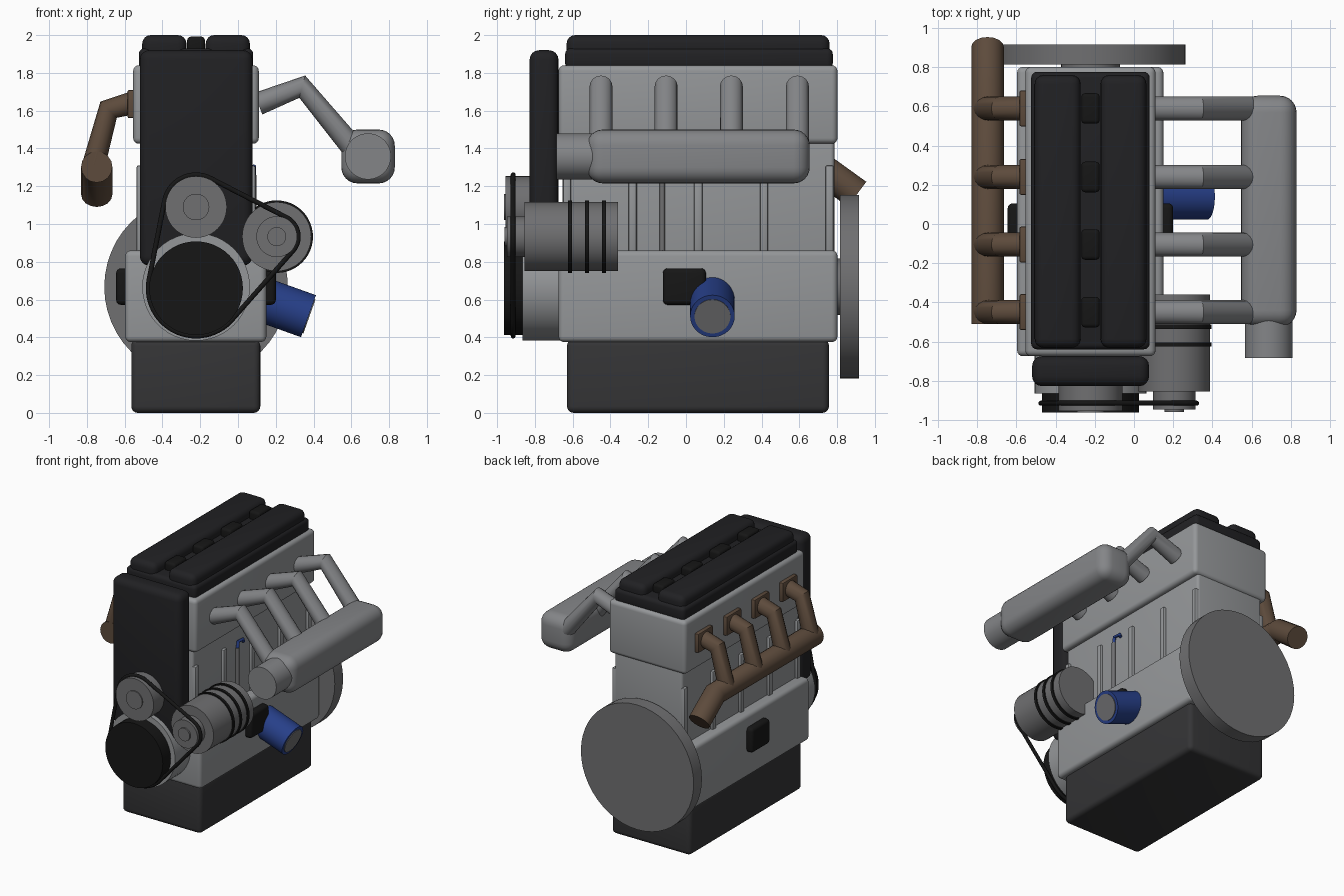
import bpy, math
from mathutils import Vector

if "Cube" in bpy.data.objects:
    bpy.data.objects.remove(bpy.data.objects["Cube"])


def material(name, r, g, b):
    m = bpy.data.materials.new(name)
    m.diffuse_color = (r, g, b, 1)
    m.use_nodes = True
    m.node_tree.nodes["Principled BSDF"].inputs["Base Color"].default_value = m.diffuse_color
    return m


BLACK = material("black_plastic", 0.015, 0.015, 0.017)
RUBBER = material("rubber", 0.008, 0.008, 0.008)
PAN = material("dark_steel", 0.035, 0.035, 0.037)
STEEL = material("steel", 0.16, 0.16, 0.165)
ALLOY = material("alloy", 0.3, 0.31, 0.32)
INTAKE = material("cast_alloy", 0.23, 0.235, 0.245)
BROWN = material("hot_iron", 0.11, 0.07, 0.045)
BLUE = material("blue_paint", 0.02, 0.05, 0.25)


def finish(o, name, mat):
    o.name = name
    o.data.materials.clear()
    if mat:
        o.data.materials.append(mat)
    bpy.ops.object.select_all(action='DESELECT')
    o.select_set(True)
    bpy.context.view_layer.objects.active = o
    bpy.ops.object.shade_smooth_by_angle(angle=math.radians(35))
    return o


def box(name, x, y, z, mat=None, bevel=0.0, seg=4):
    """Rounded box from (min, max) ranges."""
    bpy.ops.mesh.primitive_cube_add(size=1, location=[(a + b) / 2 for a, b in (x, y, z)])
    o = bpy.context.object
    o.scale = [b - a for a, b in (x, y, z)]
    bpy.ops.object.transform_apply(location=False, rotation=False, scale=True)
    if bevel:
        m = o.modifiers.new("round", 'BEVEL')
        m.width, m.segments = bevel, seg
        bpy.ops.object.modifier_apply(modifier=m.name)
    return finish(o, name, mat)


def rod(name, p, q, r, mat=None, sides=48):
    """Cylinder between two points."""
    p, q = Vector(p), Vector(q)
    bpy.ops.mesh.primitive_cylinder_add(vertices=sides, radius=r, depth=(q - p).length, location=(p + q) / 2)
    o = bpy.context.object
    o.rotation_euler = (q - p).to_track_quat('Z', 'Y').to_euler()
    return finish(o, name, mat)


def disc(name, x, z, y0, y1, r, mat=None):
    return rod(name, (x, y0, z), (x, y1, z), r, mat)


def tube(name, pts, r, mat=None, cyclic=False):
    """Round pipe swept along a path."""
    c = bpy.data.curves.new(name, 'CURVE')
    c.dimensions = '3D'
    c.bevel_depth, c.bevel_resolution, c.use_fill_caps = r, 6, True
    s = c.splines.new('POLY')
    s.points.add(len(pts) - 1)
    for sp, p in zip(s.points, pts):
        sp.co = (*p, 1)
    s.use_cyclic_u = cyclic
    o = bpy.data.objects.new(name, c)
    bpy.context.collection.objects.link(o)
    bpy.ops.object.select_all(action='DESELECT')
    o.select_set(True)
    bpy.context.view_layer.objects.active = o
    bpy.ops.object.convert(target='MESH')
    return finish(bpy.context.object, name, mat)


def hull(points):
    """Convex outline of 2D points."""
    pts = sorted(set(points))

    def half(seq):
        h = []
        for p in seq:
            while len(h) > 1 and ((h[-1][0] - h[-2][0]) * (p[1] - h[-2][1])
                                  - (h[-1][1] - h[-2][1]) * (p[0] - h[-2][0])) <= 1e-7:
                h.pop()
            h.append(p)
        return h[:-1]
    return half(pts) + half(pts[::-1])


CX = -0.222                       # engine centre line
CYL = (-0.45, -0.105, 0.24, 0.59)  # cylinder positions along y

# main castings
box("oil_pan", (-0.565, 0.118), (-0.63, 0.757), (0, 0.39), PAN, 0.035)
box("crankcase", (-0.597, 0.15), (-0.675, 0.802), (0.375, 0.86), ALLOY, 0.03)
box("cylinder_block", (-0.515, 0.07), (-0.655, 0.785), (0.8, 1.46), ALLOY, 0.02)
box("cylinder_head", (-0.555, 0.11), (-0.675, 0.802), (1.425, 1.84), ALLOY, 0.03)

# valve cover with two cam ridges and coil packs
box("valve_cover", (-0.525, 0.08), (-0.64, 0.777), (1.82, 1.93), BLACK, 0.03)
for side in (-1, 1):
    c = CX + side * 0.168
    box("cam_ridge", (c - 0.117, c + 0.117), (-0.632, 0.76), (1.86, 2.0), BLACK, 0.045)
for y in CYL:
    box("coil_pack", (CX - 0.047, CX + 0.047), (y - 0.078, y + 0.078), (1.9, 1.992), RUBBER, 0.02)

# block ribs on both sides
for i in range(5):
    y = -0.63 + i * 0.3475
    for x in (-0.515, 0.07):
        box("block_rib", (x - 0.022, x + 0.022), (y - 0.022, y + 0.022), (0.84, 1.31), ALLOY, 0.01, 2)

# dipstick
tube("dipstick_tube", [(0.083, -0.125, 0.85), (0.083, -0.125, 1.26)], 0.014, STEEL)
tube("dipstick_handle", [(0.083, -0.125, 1.25), (0.083, -0.115, 1.305), (0.083, -0.06, 1.3),
                         (0.083, -0.05, 1.28)], 0.012, BLUE)

# engine mounts
box("engine_mount_left", (-0.645, -0.57), (-0.122, 0.105), (0.572, 0.765), RUBBER, 0.025)
box("engine_mount_right", (0.125, 0.2), (-0.122, 0.105), (0.572, 0.765), RUBBER, 0.025)

# flywheel
disc("crank_flange", CX, 0.667, 0.78, 0.83, 0.15, STEEL)
disc("flywheel", CX, 0.667, 0.815, 0.917, 0.486, STEEL)

# timing drive
box("timing_cover", (-0.52, 0.077), (-0.828, -0.675), (0.78, 1.92), BLACK, 0.05)
disc("front_seal_housing", CX, 0.667, -0.865, -0.66, 0.285, ALLOY)
disc("crank_pulley", CX, 0.66, -0.963, -0.86, 0.248, RUBBER)
disc("water_pump_pulley", CX, 1.09, -0.955, -0.81, 0.163, STEEL)
disc("water_pump_hub", CX, 1.09, -0.963, -0.9, 0.07, STEEL)

# alternator
AX, AZ = 0.205, 0.933
disc("alternator", AX, AZ, -0.855, -0.36, 0.183, STEEL)
for y in (-0.615, -0.525, -0.435):
    disc("alternator_band", AX, AZ, y - 0.011, y + 0.011, 0.192, RUBBER)
disc("alternator_pulley", AX, AZ, -0.947, -0.85, 0.108, STEEL)
disc("alternator_hub", AX, AZ, -0.96, -0.93, 0.05, STEEL)

# drive belt around the three pulleys
ring = [(x + r * math.cos(a), z + r * math.sin(a))
        for x, z, r in ((CX, 0.66, 0.253), (CX, 1.09, 0.17), (AX, AZ, 0.114))
        for a in (i * math.tau / 64 for i in range(64))]
tube("drive_belt", [(x, -0.915, z) for x, z in hull(ring)], 0.013, RUBBER, True)

# oil filter
rod("oil_filter", (0.08, 0.14, 0.617), (0.373, 0.14, 0.512), 0.118, BLUE)
rod("oil_filter_cap", (0.35, 0.14, 0.52), (0.378, 0.14, 0.51), 0.095, STEEL)

# intake manifold
box("intake_plenum", (0.547, 0.83), (-0.525, 0.655), (1.215, 1.5), INTAKE, 0.085, 6)
disc("throttle_body", 0.688, 1.358, -0.685, -0.45, 0.122, INTAKE)
for y in CYL:
    tube("intake_runner", [(0.107, y, 1.637), (0.34, y, 1.727), (0.62, y, 1.389)], 0.061, INTAKE)

# exhaust manifold
for y in CYL:
    box("exhaust_flange", (-0.585, -0.54), (y - 0.092, y + 0.092), (1.56, 1.71), BROWN, 0.01, 2)
    tube("exhaust_runner", [(-0.55, y, 1.643), (-0.685, y, 1.605), (-0.765, y, 1.31)], 0.061, BROWN)
tube("exhaust_collector", [(-0.748, -0.51, 1.302), (-0.748, 0.71, 1.302), (-0.748, 0.905, 1.157)], 0.083, BROWN)
